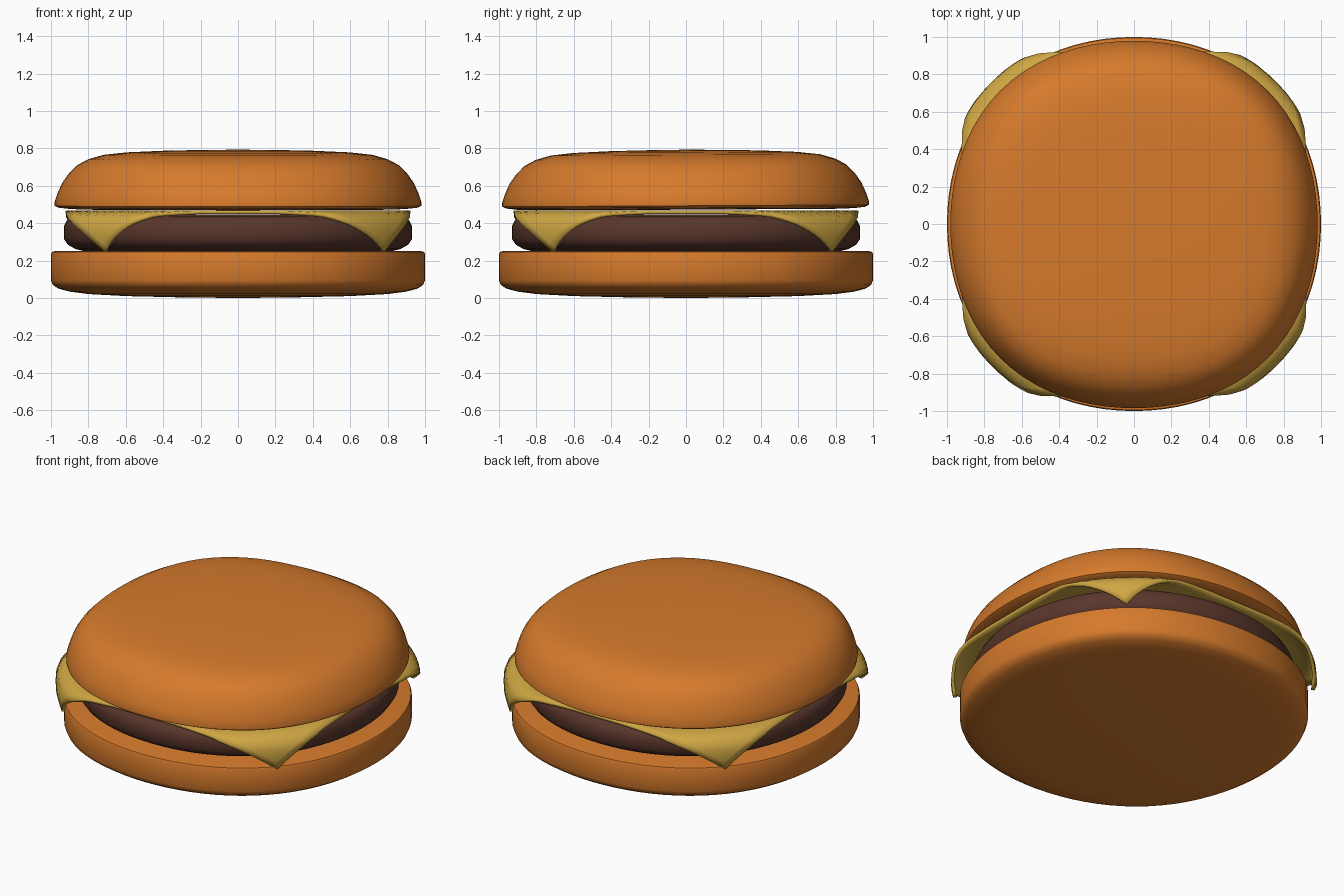
import bpy, bmesh, math

if "Cube" in bpy.data.objects:
    bpy.data.objects.remove(bpy.data.objects["Cube"])

def material(name, rgb):
    m = bpy.data.materials.new(name)
    m.diffuse_color = (*rgb, 1)
    m.use_nodes = True
    m.node_tree.nodes["Principled BSDF"].inputs["Base Color"].default_value = m.diffuse_color
    return m

def finish(name, bm, mat, angle=50):
    me = bpy.data.meshes.new(name)
    bm.to_mesh(me)
    bm.free()
    ob = bpy.data.objects.new(name, me)
    bpy.context.collection.objects.link(ob)
    me.materials.append(mat)
    bpy.ops.object.select_all(action='DESELECT')
    ob.select_set(True)
    bpy.context.view_layer.objects.active = ob
    bpy.ops.object.shade_smooth_by_angle(angle=math.radians(angle))
    return ob

def lathe(name, profile, mat, square, steps=80):
    """Turn a half profile, then swell the diagonals by square(r)."""
    bm = bmesh.new()
    vs = [bm.verts.new((r, 0, z)) for r, z in profile]
    es = [bm.edges.new(p) for p in zip(vs, vs[1:])]
    bmesh.ops.spin(bm, geom=vs + es, cent=(0, 0, 0), axis=(0, 0, 1),
                   angle=math.tau, steps=steps)
    bmesh.ops.remove_doubles(bm, verts=bm.verts, dist=1e-4)
    bmesh.ops.recalc_face_normals(bm, faces=bm.faces)
    for v in bm.verts:
        r, a = math.hypot(v.co.x, v.co.y), math.atan2(v.co.y, v.co.x)
        k = 1 + square(r) * (1 - math.cos(4 * a)) / 2
        v.co.x *= k
        v.co.y *= k
    return finish(name, bm, mat)

def interp(x, pts):
    for (x0, y0), (x1, y1) in zip(pts, pts[1:]):
        if x <= x1:
            return y0 + (y1 - y0) * (x - x0) / (x1 - x0)
    return pts[-1][1]

bun = material("bun", (0.67, 0.195, 0.025))
meat = material("meat", (0.10, 0.037, 0.025))
yellow = material("cheese", (0.62, 0.385, 0.056))

# Buns and patty, turned from half profiles
lathe("bottom_bun", [(0, 0), (0.3, 0.003), (0.6, 0.01), (0.8, 0.021), (0.9, 0.034),
                     (0.96, 0.05), (0.99, 0.07), (1, 0.095), (1, 0.235), (0.995, 0.246),
                     (0.98, 0.25), (0, 0.25)], bun, lambda r: 0.024)
lathe("patty", [(0, 0.25), (0.82, 0.25), (0.87, 0.262), (0.91, 0.285), (0.93, 0.315),
                (0.93, 0.385), (0.915, 0.415), (0.88, 0.437), (0.82, 0.447), (0, 0.447)],
      meat, lambda r: 0.018)
top = lathe("top_bun", [(0, 0.472), (0.8, 0.473), (0.9, 0.476), (0.96, 0.483), (0.98, 0.493),
                        (0.982, 0.51), (0.965, 0.56), (0.94, 0.615), (0.905, 0.665),
                        (0.86, 0.71), (0.8, 0.742), (0.72, 0.765), (0.6, 0.778),
                        (0.4, 0.787), (0.2, 0.791), (0, 0.793)],
            bun, lambda r: min(0.07, 0.03 + 0.25 * (0.982 - r)))
top.rotation_euler.x = 0.005

# Cheese slice: a square sheet whose corners drape over the patty
bm = bmesh.new()
bmesh.ops.create_grid(bm, x_segments=40, y_segments=40, size=0.92)
reach = [(0, 0), (1.0, 1.0), (1.05, 1.04), (1.1, 1.06), (1.2, 1.066), (1.31, 1.05)]
fall = [(0, 0), (0.94, 0), (1.02, 0.015), (1.1, 0.065), (1.2, 0.135), (1.31, 0.218)]
for v in bm.verts:
    r, a = math.hypot(v.co.x, v.co.y), math.atan2(v.co.y, v.co.x)
    drop, rr = interp(r, fall), interp(r, reach)
    a += 0.22 * drop
    v.co = (rr * math.cos(a), rr * math.sin(a), 0.459 - drop)
cheese = finish("cheese_slice", bm, yellow)
solid = cheese.modifiers.new("thickness", 'SOLIDIFY')
solid.thickness = 0.02
solid.offset = 0
